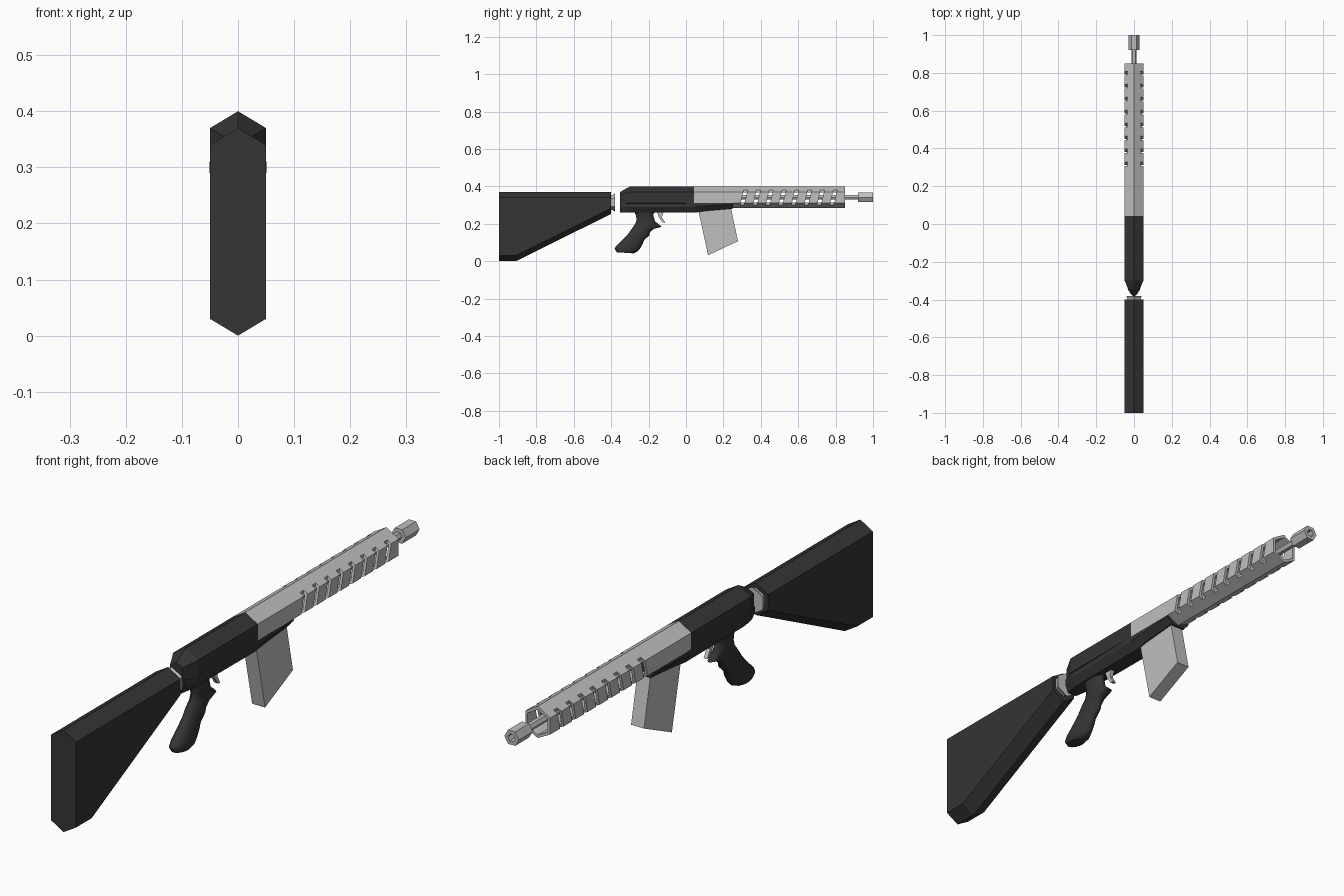
import bpy, bmesh, math

if "Cube" in bpy.data.objects:
    bpy.data.objects.remove(bpy.data.objects["Cube"])


def material(name, v):
    m = bpy.data.materials.new(name)
    m.diffuse_color = (v, v, v, 1)
    m.use_nodes = True
    m.node_tree.nodes["Principled BSDF"].inputs["Base Color"].default_value = m.diffuse_color
    return m


DARK = material("dark polymer", 0.035)
LIGHT = material("light metal", 0.52)


def finish(name, bm, mat, smooth=None):
    bmesh.ops.recalc_face_normals(bm, faces=bm.faces)
    me = bpy.data.meshes.new(name)
    bm.to_mesh(me)
    bm.free()
    me.materials.append(mat)
    ob = bpy.data.objects.new(name, me)
    bpy.context.collection.objects.link(ob)
    if smooth:
        bpy.ops.object.select_all(action='DESELECT')
        ob.select_set(True)
        bpy.context.view_layer.objects.active = ob
        bpy.ops.object.shade_smooth_by_angle(angle=math.radians(smooth))
    return ob


def loft(name, rings, mat, smooth=None):
    """Skin a list of equal-length point rings and cap both ends."""
    bm = bmesh.new()
    loops = [[bm.verts.new(p) for p in r] for r in rings]
    n = len(loops[0])
    for a, b in zip(loops, loops[1:]):
        for i in range(n):
            j = (i + 1) % n
            bm.faces.new((a[i], a[j], b[j], b[i]))
    bm.faces.new(loops[0])
    bm.faces.new(loops[-1])
    return finish(name, bm, mat, smooth)


def hexa(y, w, top, shoulder, low, bottom):
    """Pointed-top hexagon across the length."""
    return [(0, y, top), (w, y, shoulder), (w, y, low),
            (0, y, bottom), (-w, y, low), (-w, y, shoulder)]


def ring(y, r, z, n=6):
    """Regular polygon with a corner pointing sideways."""
    return [(r * math.cos(i * math.tau / n), y, z + r * math.sin(i * math.tau / n)) for i in range(n)]


def plate(name, profile, half, mat):
    """Extrude a side profile (y, z) across the width."""
    return loft(name, [[(s * half, y, z) for y, z in profile] for s in (-1, 1)], mat)


# Shoulder stock and the collar joining it
loft("stock", [hexa(-1.0, 0.05, 0.37, 0.34, 0.03, 0.0),
               hexa(-0.91, 0.05, 0.37, 0.34, 0.03, 0.0),
               hexa(-0.40, 0.05, 0.37, 0.34, 0.283, 0.253)], DARK)
loft("stock_collar", [hexa(-0.42, 0.035, 0.352, 0.333, 0.293, 0.275),
                      hexa(-0.395, 0.035, 0.352, 0.333, 0.293, 0.275),
                      hexa(-0.38, 0.042, 0.362, 0.338, 0.29, 0.265)], LIGHT)

# Upper receiver with tapered rear
loft("upper_receiver", [hexa(-0.353, 0.025, 0.37, 0.355, 0.31, 0.29),
                        hexa(-0.30, 0.05, 0.40, 0.37, 0.31, 0.282),
                        hexa(0.042, 0.05, 0.40, 0.37, 0.31, 0.282)], DARK)


def lower(y, w, mid, bottom):
    return [(w, y, 0.31), (w, y, mid), (w * 0.6, y, bottom),
            (-w * 0.6, y, bottom), (-w, y, mid), (-w, y, 0.31)]


# Lower receiver, thinning out below the handguard
loft("lower_receiver", [lower(-0.353, 0.03, 0.29, 0.26), lower(-0.30, 0.046, 0.29, 0.26),
                        lower(0.05, 0.0505, 0.29, 0.26), lower(0.10, 0.0505, 0.295, 0.268),
                        lower(0.25, 0.0505, 0.305, 0.281)], DARK)

# Hollow handguard
guard = loft("handguard", [hexa(0.042, 0.05, 0.40, 0.37, 0.31, 0.284),
                           hexa(0.85, 0.05, 0.40, 0.37, 0.31, 0.284),
                           hexa(0.85, 0.04, 0.388, 0.364, 0.316, 0.295),
                           hexa(0.20, 0.04, 0.388, 0.364, 0.316, 0.295)], LIGHT)

# Slanted vent slots cut along both sides
bm = bmesh.new()
for k in range(8):
    for s in (-1, 1):
        box = bmesh.ops.create_cube(bm, size=1)["verts"]
        for v in box:
            x, y, z = v.co
            v.co = (s * 0.055 + x * 0.042, 0.31 + k * 0.0685 + y * 0.021 + z * 0.02, 0.343 + z * 0.084)
cutter = finish("slot_cutter", bm, LIGHT)
cutter.hide_render = True
cutter.display_type = 'WIRE'
mod = guard.modifiers.new("slots", 'BOOLEAN')
mod.operation = 'DIFFERENCE'
mod.solver = 'EXACT'
mod.object = cutter

# Barrel and bored muzzle
loft("barrel", [ring(0.19, 0.014, 0.342), ring(0.94, 0.014, 0.342)], LIGHT)
loft("muzzle", [ring(0.92, 0.029, 0.342), ring(1.0, 0.029, 0.342),
                ring(1.0, 0.015, 0.342), ring(0.95, 0.015, 0.342)], LIGHT)

# Magazine
plate("magazine", [(0.062, 0.29), (0.235, 0.31), (0.278, 0.107), (0.118, 0.032)], 0.026, LIGHT)

# Trigger
plate("trigger", [(-0.158, 0.27), (-0.118, 0.27), (-0.129, 0.235), (-0.111, 0.205),
                  (-0.125, 0.207), (-0.145, 0.235)], 0.007, LIGHT)

# Pistol grip with finger ridges: rear y, z, front y, z, half width
GRIP = [(-0.28, 0.275, -0.155, 0.275, 0.028), (-0.268, 0.245, -0.176, 0.25, 0.023),
        (-0.264, 0.22, -0.166, 0.214, 0.022), (-0.272, 0.20, -0.130, 0.184, 0.023),
        (-0.285, 0.18, -0.171, 0.174, 0.025), (-0.298, 0.162, -0.193, 0.155, 0.026),
        (-0.312, 0.143, -0.196, 0.138, 0.026), (-0.33, 0.123, -0.225, 0.112, 0.027),
        (-0.35, 0.103, -0.230, 0.095, 0.029), (-0.375, 0.08, -0.247, 0.066, 0.031),
        (-0.382, 0.066, -0.262, 0.05, 0.031), (-0.370, 0.048, -0.282, 0.042, 0.024)]
rings = []
for yr, zr, yf, zf, w in GRIP:
    r = []
    for i in range(14):
        a = i * math.tau / 14
        t = 0.5 + 0.5 * math.cos(a)
        r.append((w * math.sin(a), yr + (yf - yr) * t, zr + (zf - zr) * t))
    rings.append(r)
loft("pistol_grip", rings, DARK, 50)
